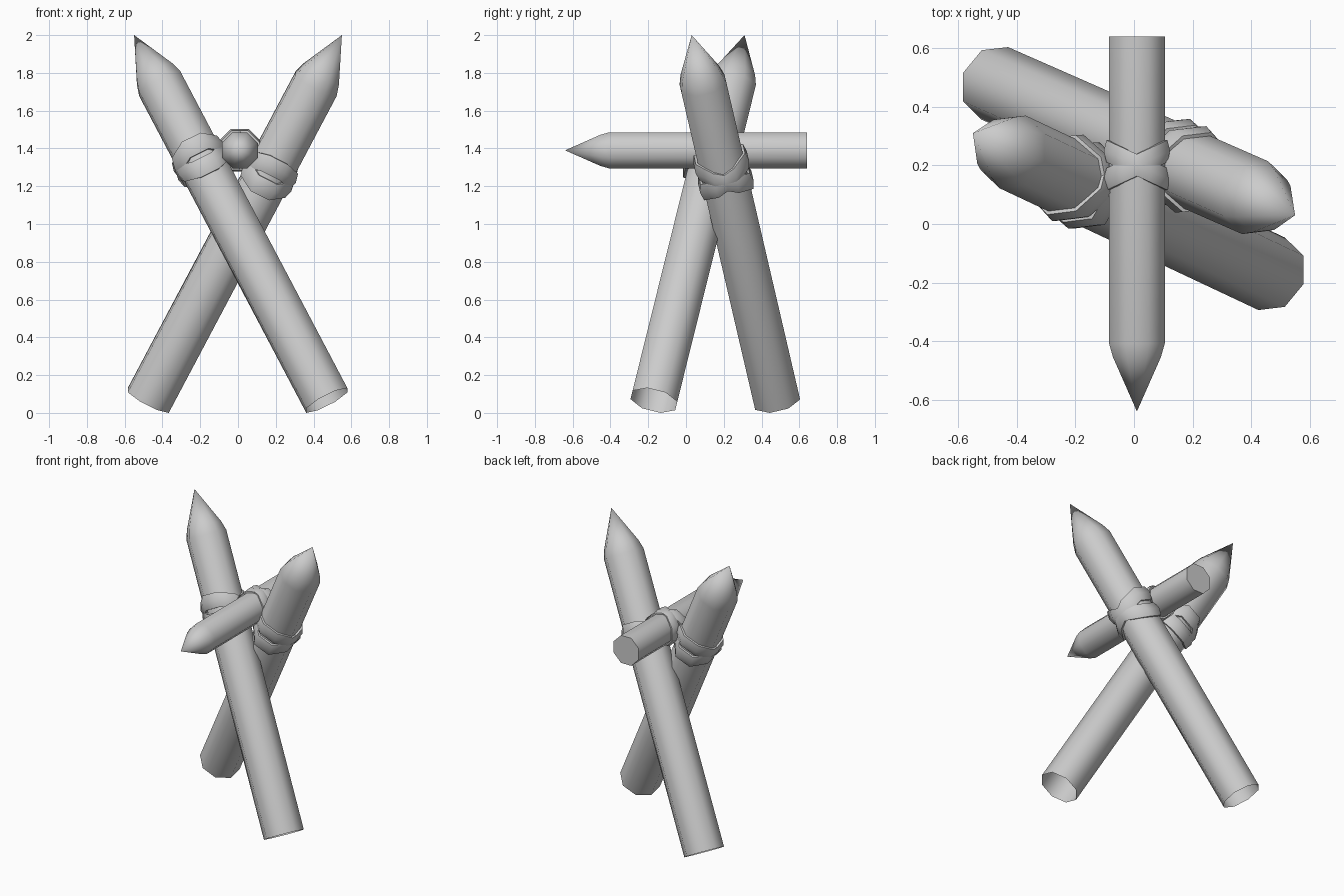
import bpy, bmesh, math
from mathutils import Vector, Matrix

if "Cube" in bpy.data.objects:
    bpy.data.objects.remove(bpy.data.objects["Cube"])


def axis_frame(base, tip, side):
    """Matrix with local z along base->tip and local x close to 'side'."""
    z = (tip - base).normalized()
    x = (side - z * side.dot(z)).normalized()
    y = z.cross(x)
    m = Matrix((x, y, z)).transposed().to_4x4()
    m.translation = base
    return m


def finish(name, bm, matrix):
    bmesh.ops.recalc_face_normals(bm, faces=bm.faces)
    bm.transform(matrix)
    me = bpy.data.meshes.new(name)
    bm.to_mesh(me)
    bm.free()
    ob = bpy.data.objects.new(name, me)
    bpy.context.collection.objects.link(ob)
    bpy.ops.object.select_all(action='DESELECT')
    ob.select_set(True)
    bpy.context.view_layer.objects.active = ob
    bpy.ops.object.shade_smooth_by_angle(angle=math.radians(60))
    return ob


def stake(name, matrix, length, r, capped):
    """Eight-sided pole with a two-step sharpened point."""
    bm = bmesh.new()
    profile = [(r, 0), (r, length - 2.25 * r), (0.86 * r, length - 1.8 * r)]
    rings = []
    for rad, h in profile:
        angles = [math.tau * (i + 0.5) / 8 for i in range(8)]
        rings.append([bm.verts.new((rad * math.cos(a), rad * math.sin(a), h)) for a in angles])
    point = bm.verts.new((0, 0, length))
    for i in range(8):
        j = (i + 1) % 8
        for a, b in zip(rings, rings[1:]):
            bm.faces.new((a[i], a[j], b[j], b[i]))
        bm.faces.new((rings[-1][i], rings[-1][j], point))
    if capped:
        bm.faces.new(rings[0])
    finish(name, bm, matrix)


def rope_loop(name, matrix, height, r, tilt):
    """Flattened rope ring, slanted across the pole."""
    bm = bmesh.new()
    n, k = 8, 6
    grid = []
    for i in range(n):
        a = math.tau * (i + 0.5) / n
        ring = []
        for j in range(k):
            b = math.tau * j / k
            rad = r * (1.0 + 0.19 * math.cos(b))
            h = height + tilt * r * math.sin(a) + 0.42 * r * math.sin(b)
            ring.append(bm.verts.new((rad * math.cos(a), rad * math.sin(a), h)))
        grid.append(ring)
    for i in range(n):
        for j in range(k):
            bm.faces.new((grid[i][j], grid[(i + 1) % n][j],
                          grid[(i + 1) % n][(j + 1) % k], grid[i][(j + 1) % k]))
    finish(name, bm, matrix)


# name, blunt end, point, radius, where the rope sits (0-1), crossing side, capped
X, Z = Vector((1, 0, 0)), Vector((0, 0, 1))
PARTS = [
    ("front_leaning_stake", (0.47, -0.17, 0.066), (-0.55, 0.31, 2.0), 0.132, 0.655, X, False),
    ("rear_leaning_stake", (-0.475, 0.48, 0.066), (0.55, 0.03, 2.0), 0.132, 0.625, X, False),
    ("level_stake", (0.01, 0.64, 1.39), (0.01, -0.64, 1.39), 0.103, 0.343, Z, True),
]

# Three sharpened stakes, each wrapped by two crossing rope loops
for name, base, tip, r, t, side, capped in PARTS:
    base, tip = Vector(base), Vector(tip)
    m = axis_frame(base, tip, side)
    length = (tip - base).length
    stake(name, m, length, r, capped)
    for label, tilt in (("a", 0.5), ("b", -0.5)):
        rope_loop(f"{name}_rope_{label}", m, t * length, r, tilt)
